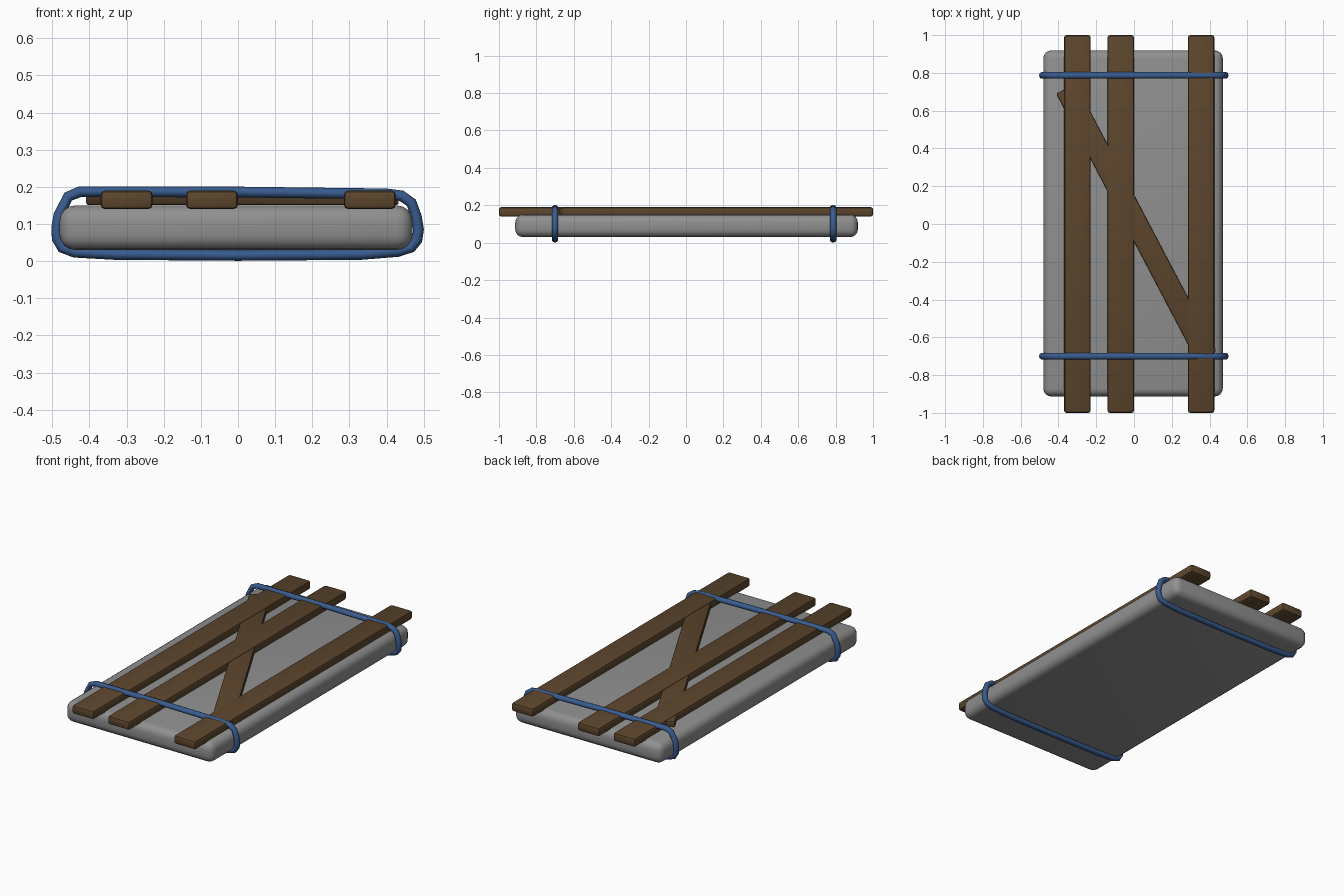
import bpy, bmesh, math
from mathutils import Vector, Matrix

if "Cube" in bpy.data.objects:
    bpy.data.objects.remove(bpy.data.objects["Cube"])


def material(name, rgb):
    m = bpy.data.materials.new(name)
    m.diffuse_color = (*rgb, 1)
    m.use_nodes = True
    m.node_tree.nodes["Principled BSDF"].inputs["Base Color"].default_value = m.diffuse_color
    return m


GREY = material("grey slab", (0.28, 0.28, 0.28))
BROWN = material("brown wood", (0.107, 0.06, 0.026))
BLUE = material("blue rope", (0.04, 0.105, 0.27))


def finish(name, bm, mat, angle):
    bmesh.ops.recalc_face_normals(bm, faces=bm.faces[:])
    me = bpy.data.meshes.new(name)
    bm.to_mesh(me)
    bm.free()
    me.materials.append(mat)
    ob = bpy.data.objects.new(name, me)
    bpy.context.collection.objects.link(ob)
    bpy.ops.object.select_all(action='DESELECT')
    ob.select_set(True)
    bpy.context.view_layer.objects.active = ob
    bpy.ops.object.shade_smooth_by_angle(angle=math.radians(angle))
    return ob


def box(name, centre, size, mat, bevel, segments, turn=0):
    bm = bmesh.new()
    bmesh.ops.create_cube(bm, size=1)
    bmesh.ops.scale(bm, vec=size, verts=bm.verts)
    bmesh.ops.bevel(bm, geom=bm.edges[:], offset=bevel, segments=segments,
                    profile=0.5, affect='EDGES')
    bmesh.ops.transform(bm, verts=bm.verts,
                        matrix=Matrix.Translation(centre) @ Matrix.Rotation(turn, 4, 'Z'))
    return finish(name, bm, mat, 40)


# soft stone slab
box("slab", (-0.005, 0.003, 0.09), (0.95, 1.832, 0.12), GREY, 0.042, 4)

# three long planks
for i, x in enumerate((-0.30, -0.07, 0.355)):
    box(f"plank_{i + 1}", (x, 0, 0.165), (0.14, 2.0, 0.05), BROWN, 0.012, 2)

# diagonal brace between the outer planks
a, b = Vector((-0.36, 0.716)), Vector((0.384, -0.70))
mid, d = (a + b) / 2, a - b
box("diagonal_brace", (mid.x, mid.y, 0.168), (0.115, d.length, 0.034), BROWN, 0.006, 2,
    math.atan2(d.y, d.x) - math.pi / 2)

# rope loop centre line in x and z
LOOP = [(-0.425, 0.187), (0.0, 0.186), (0.40, 0.181), (0.44, 0.176), (0.467, 0.157),
        (0.48, 0.12), (0.486, 0.085), (0.482, 0.057), (0.466, 0.037), (0.43, 0.026),
        (0.33, 0.018), (0.0, 0.0155), (-0.33, 0.018), (-0.44, 0.024), (-0.473, 0.036),
        (-0.487, 0.06), (-0.488, 0.09), (-0.482, 0.125), (-0.457, 0.174)]


def rope(name, y):
    bm = bmesh.new()
    sides, n, rings = 10, len(LOOP), []
    for i in range(n):
        p, q, r = (Vector(LOOP[(i + k) % n]) for k in (-1, 0, 1))
        t = ((q - p).normalized() + (r - q).normalized()).normalized()
        normal = Vector((-t.y, t.x))
        ring = []
        for k in range(sides):
            w = 2 * math.pi * k / sides
            c = q + normal * 0.0145 * math.cos(w)
            ring.append(bm.verts.new((c.x, y + 0.0175 * math.sin(w), c.y)))
        rings.append(ring)
    for i in range(n):
        u, v = rings[i], rings[(i + 1) % n]
        for k in range(sides):
            j = (k + 1) % sides
            bm.faces.new((u[k], u[j], v[j], v[k]))
    finish(name, bm, BLUE, 60)


# two ropes tied around the slab and planks
rope("back_rope", 0.787)
rope("front_rope", -0.70)
